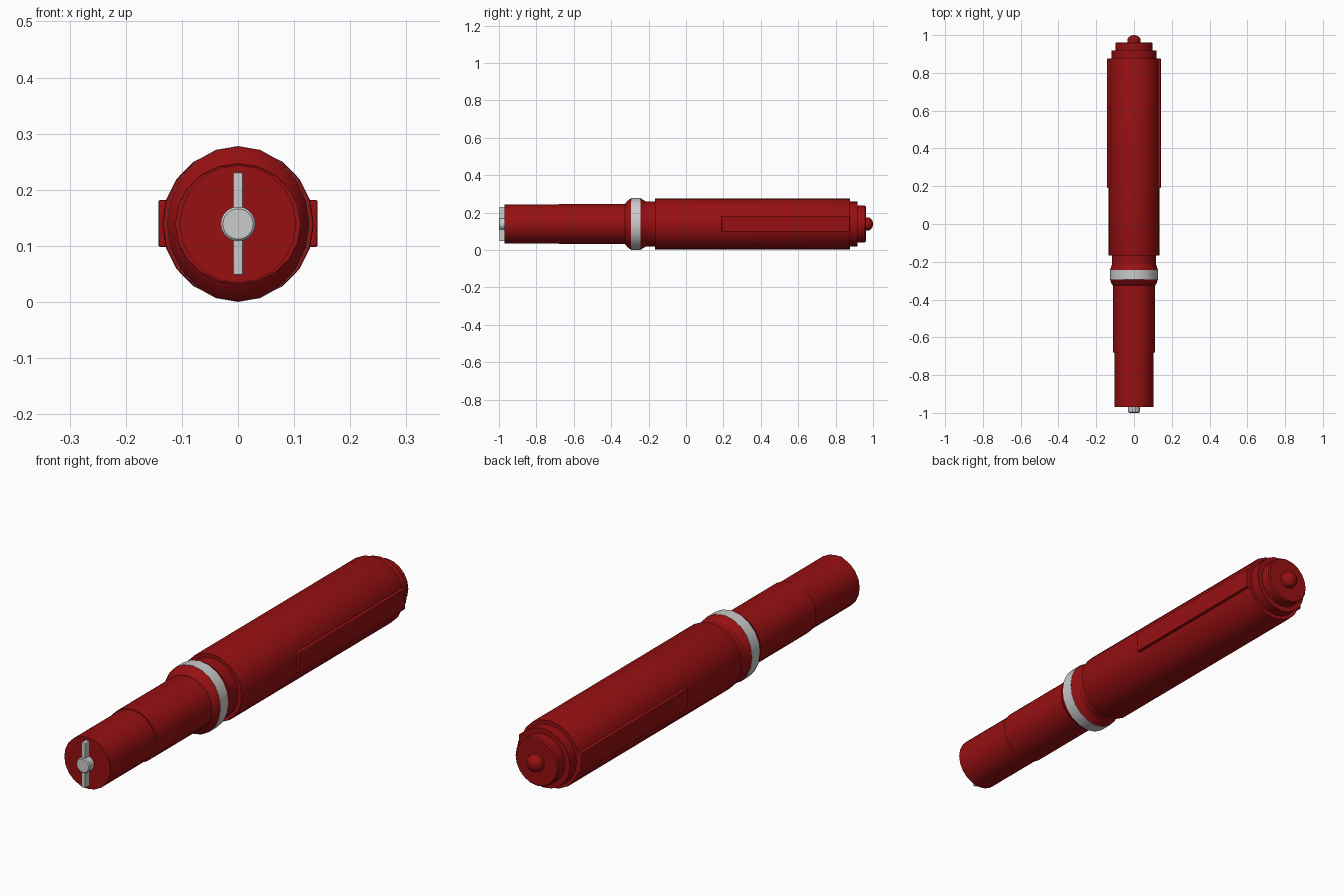
import bpy, bmesh, math

if "Cube" in bpy.data.objects:
    bpy.data.objects.remove(bpy.data.objects["Cube"])

CZ = 0.139  # height of the long axis


def material(name, rgb):
    m = bpy.data.materials.new(name)
    m.diffuse_color = (*rgb, 1)
    m.use_nodes = True
    m.node_tree.nodes["Principled BSDF"].inputs["Base Color"].default_value = m.diffuse_color
    return m


RED = material("red", (0.31, 0.005, 0.006))


def finish(bm, name, mat=None, angle=20):
    bmesh.ops.recalc_face_normals(bm, faces=bm.faces)
    me = bpy.data.meshes.new(name)
    bm.to_mesh(me)
    bm.free()
    ob = bpy.data.objects.new(name, me)
    bpy.context.collection.objects.link(ob)
    if mat:
        me.materials.append(mat)
    bpy.ops.object.select_all(action='DESELECT')
    ob.select_set(True)
    bpy.context.view_layer.objects.active = ob
    bpy.ops.object.shade_smooth_by_angle(angle=math.radians(angle))
    return ob


def lathe(name, profile, mat=None, sides=20):
    """Closed solid around the y axis; profile rows are (y, x radius, z radius)."""
    bm = bmesh.new()
    rings = []
    for y, rx, rz in profile:
        rings.append([bm.verts.new((rx * math.sin(2 * math.pi * i / sides), y,
                                    CZ + rz * math.cos(2 * math.pi * i / sides)))
                      for i in range(sides)])
    for a, b in zip(rings, rings[1:]):
        for i in range(sides):
            j = (i + 1) % sides
            bm.faces.new((a[i], a[j], b[j], b[i]))
    bm.faces.new(rings[0])
    bm.faces.new(rings[-1])
    return finish(bm, name, mat)


def block(name, x, y, z, mat=None, bevel=0.004):
    """Box between the given (low, high) limits with softened edges."""
    bm = bmesh.new()
    bmesh.ops.create_cube(bm, size=1)
    for v in bm.verts:
        v.co = [lim[0] if c < 0 else lim[1] for c, lim in zip(v.co, (x, y, z))]
    bmesh.ops.bevel(bm, geom=bm.edges[:], offset=bevel, segments=2,
                    affect='EDGES', profile=0.5)
    return finish(bm, name, mat)


# Narrow front end
lathe("tip_barrel", [(-0.97, 0.104, 0.105), (-0.67, 0.104, 0.105)], RED)
lathe("front_barrel", [(-0.68, 0.112, 0.107), (-0.31, 0.112, 0.107)], RED)

# Flared collar and grey band
lathe("front_flare", [(-0.325, 0.112, 0.108), (-0.315, 0.119, 0.122),
                      (-0.294, 0.127, 0.138)], RED)
lathe("grey_band", [(-0.294, 0.128, 0.139), (-0.244, 0.128, 0.139)])
lathe("rear_flare", [(-0.244, 0.127, 0.138), (-0.215, 0.117, 0.121),
                     (-0.16, 0.117, 0.121)], RED)

# Main body and stepped end cap
lathe("main_body", [(-0.167, 0.134, 0.136), (-0.163, 0.135, 0.137),
                    (0.872, 0.135, 0.137), (0.876, 0.134, 0.136)], RED)
lathe("end_step_large", [(0.87, 0.12, 0.12), (0.918, 0.12, 0.12)], RED)
lathe("end_step_small", [(0.91, 0.098, 0.098), (0.957, 0.098, 0.098),
                         (0.962, 0.093, 0.093)], RED)

# Domed end button
dome = [(0.955, 0.035, 0.035), (0.972, 0.035, 0.035)]
dome += [(0.972 + 0.028 * math.sin(t), 0.035 * math.cos(t), 0.035 * math.cos(t))
         for t in (0.3, 0.6, 0.9, 1.2, 1.45)]
lathe("end_button", dome, RED)

# Raised side strips
for side, s in (("right", 1), ("left", -1)):
    block(side + "_side_strip", sorted((s * 0.1, s * 0.142)), (0.19, 0.876),
          (0.098, 0.182), RED)

# Grey twist key on the front face
block("key_bar", (-0.009, 0.009), (-0.997, -0.96), (0.048, 0.231), bevel=0.003)
lathe("key_hub", [(-1.0, 0.027, 0.027), (-0.996, 0.031, 0.031),
                  (-0.96, 0.031, 0.031)], sides=24)
